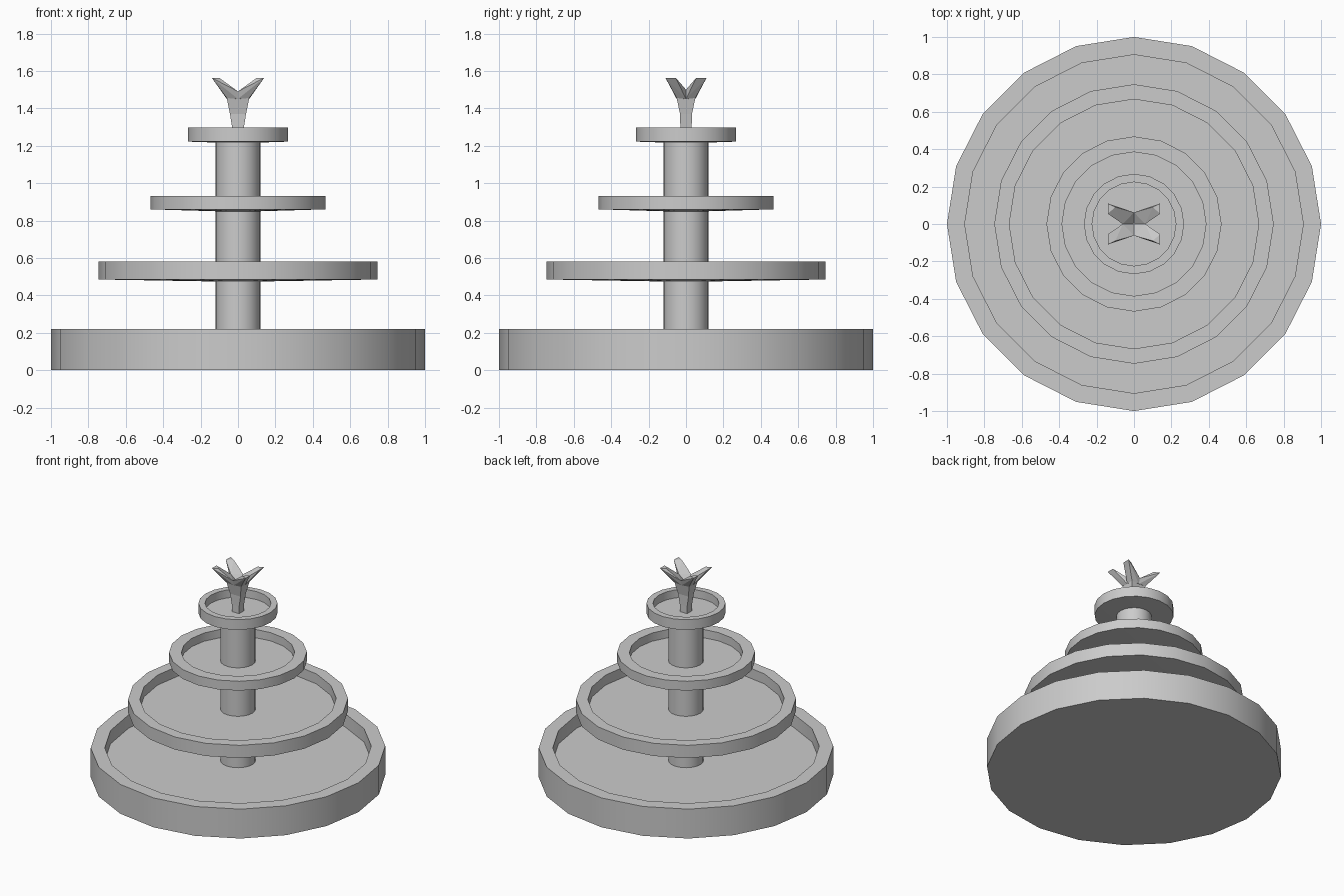
import bpy, bmesh, math
from mathutils import Vector

if "Cube" in bpy.data.objects:
    bpy.data.objects.remove(bpy.data.objects["Cube"])

SIDES = 20


def finish(name, bm, smooth=True):
    bmesh.ops.recalc_face_normals(bm, faces=bm.faces[:])
    me = bpy.data.meshes.new(name)
    bm.to_mesh(me)
    bm.free()
    ob = bpy.data.objects.new(name, me)
    bpy.context.collection.objects.link(ob)
    if smooth:
        bpy.ops.object.select_all(action='DESELECT')
        ob.select_set(True)
        bpy.context.view_layer.objects.active = ob
        bpy.ops.object.shade_smooth_by_angle(angle=math.radians(30))
    return ob


def lathe(name, profile):
    """Revolve an (r, z) profile that starts and ends on the axis."""
    bm = bmesh.new()
    vs = [bm.verts.new((r, 0, z)) for r, z in profile]
    es = [bm.edges.new(p) for p in zip(vs, vs[1:])]
    bmesh.ops.spin(bm, geom=vs + es, cent=(0, 0, 0), axis=(0, 0, 1),
                   angle=math.tau, steps=SIDES, use_merge=True)
    bmesh.ops.remove_doubles(bm, verts=bm.verts[:], dist=1e-4)
    return finish(name, bm)


# Basins: outer radius, inner radius, bottom, top, floor, underside centre
basins = {
    "base_basin": (1.0, 0.905, 0.0, 0.22, 0.12, 0.0),
    "lower_bowl": (0.747, 0.667, 0.485, 0.58, 0.505, 0.472),
    "middle_bowl": (0.468, 0.385, 0.86, 0.93, 0.868, 0.846),
    "top_bowl": (0.268, 0.224, 1.222, 1.298, 1.238, 1.213),
}
for name, (ro, ri, z0, z1, zf, zb) in basins.items():
    lathe(name, [(0, zb), (ro, z0), (ro, z1), (ri, z1), (ri, zf), (0, zf)])

# Central column
lathe("column", [(0, 0.11), (0.12, 0.11), (0.12, 1.23), (0, 1.23)])

# Flared spout stem: stacked rectangular sections
bm = bmesh.new()
rings = []
for hx, hy, z in [(0.03, 0.03, 1.23), (0.03, 0.03, 1.29),
                  (0.043, 0.032, 1.37), (0.06, 0.05, 1.455)]:
    rings.append([bm.verts.new((sx * hx, sy * hy, z))
                  for sx, sy in ((-1, -1), (1, -1), (1, 1), (-1, 1))])
for a, b in zip(rings, rings[1:]):
    for i in range(4):
        j = (i + 1) % 4
        bm.faces.new((a[i], a[j], b[j], b[i]))
bm.faces.new(rings[0])
bm.faces.new(rings[-1])
finish("spout_stem", bm, smooth=False)

# Four splayed prongs, one per quadrant
prong = [(0.0, 0.0, 1.45), (0.06, 0.0, 1.45), (0.06, 0.05, 1.455), (0.0, 0.05, 1.45),
         (0.0, 0.062, 1.49), (0.06, 0.0, 1.50),
         (0.14, 0.11, 1.563), (0.10, 0.09, 1.563), (0.14, 0.055, 1.563)]
for i, (sx, sy) in enumerate(((-1, -1), (1, -1), (1, 1), (-1, 1))):
    bm = bmesh.new()
    vs = [bm.verts.new(Vector((x * sx, y * sy, z))) for x, y, z in prong]
    bmesh.ops.convex_hull(bm, input=vs)
    loose = [v for v in bm.verts if not v.link_faces]
    bmesh.ops.delete(bm, geom=loose, context='VERTS')
    finish(f"spout_prong_{i + 1}", bm, smooth=False)
